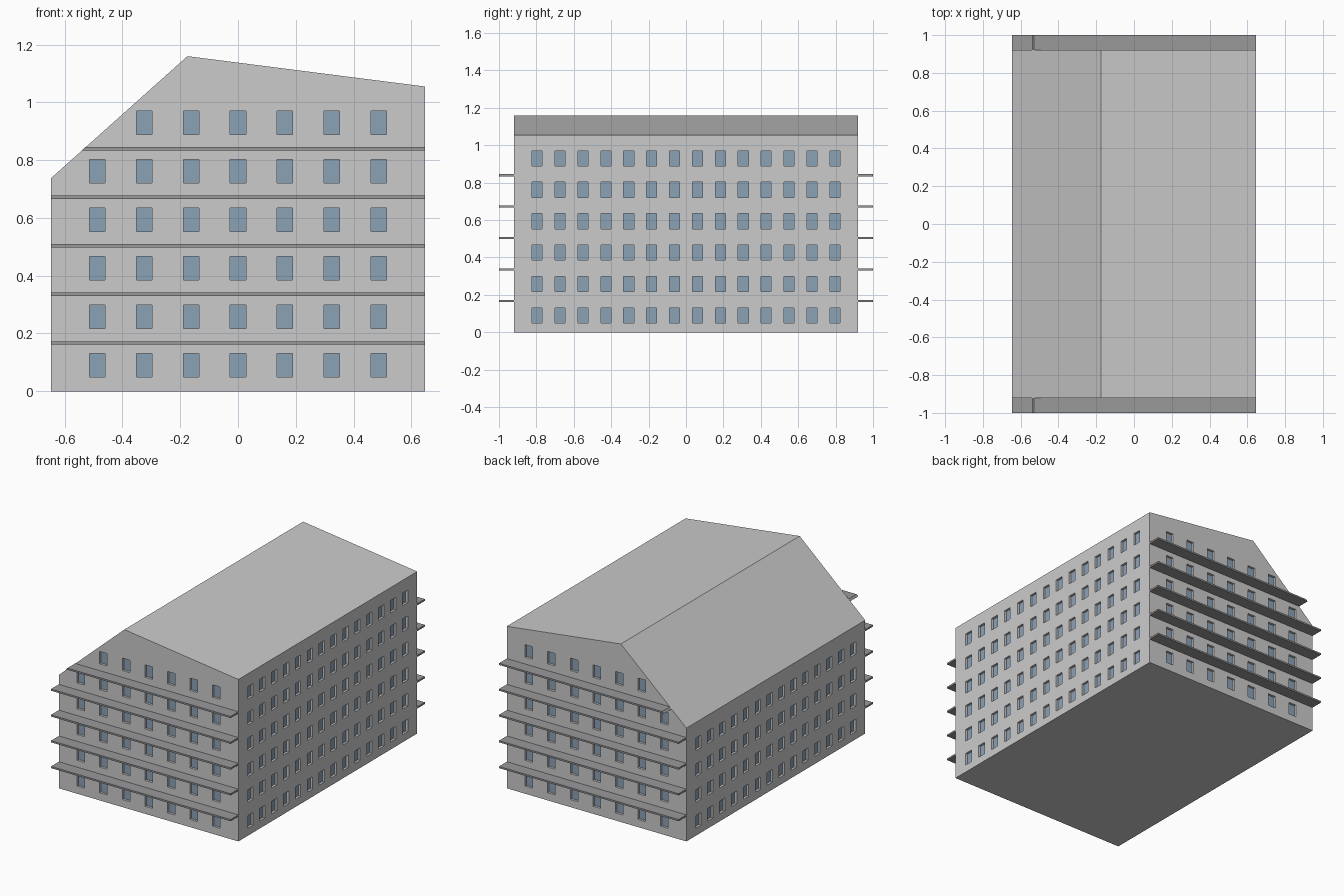
import bpy, bmesh
from mathutils import Matrix

if "Cube" in bpy.data.objects:
    bpy.data.objects.remove(bpy.data.objects["Cube"])

HX, HY, PITCH = 0.647, 0.92, 0.168      # half width, half depth, storey height
WIN_W, WIN_H, DEPTH, PANE = 0.054, 0.081, 0.02, 0.005


def material(name, rgb):
    m = bpy.data.materials.new(name)
    m.diffuse_color = (*rgb, 1)
    m.use_nodes = True
    m.node_tree.nodes["Principled BSDF"].inputs["Base Color"].default_value = m.diffuse_color
    return m


def finish(bm, name, mat=None):
    bmesh.ops.recalc_face_normals(bm, faces=bm.faces)
    me = bpy.data.meshes.new(name)
    bm.to_mesh(me)
    bm.free()
    ob = bpy.data.objects.new(name, me)
    bpy.context.collection.objects.link(ob)
    if mat:
        me.materials.append(mat)
    return ob


def prism(bm, profile, y0, y1):
    """Extrude an x-z outline along y."""
    face = bm.faces.new([bm.verts.new((x, y0, z)) for x, z in profile])
    ext = bmesh.ops.extrude_face_region(bm, geom=[face])
    verts = [v for v in ext["geom"] if isinstance(v, bmesh.types.BMVert)]
    bmesh.ops.translate(bm, verts=verts, vec=(0, y1 - y0, 0))


def box(bm, centre, size):
    bmesh.ops.create_cube(bm, size=1, matrix=Matrix.Translation(centre) @ Matrix.Diagonal((*size, 1)))


glass = material("glass", (0.26, 0.36, 0.47))
dark = material("slab_grey", (0.32, 0.32, 0.33))

# Building with a lopsided gable roof
bm = bmesh.new()
prism(bm, [(-HX, 0), (HX, 0), (HX, 1.055), (-0.175, 1.16), (-HX, 0.738)], -HY, HY)
building = finish(bm, "building")

# Window recesses and panes on all four walls
cuts, panes = bmesh.new(), bmesh.new()


def window(axis, side, along, z):
    half = HX if axis == 0 else HY
    for bm, inner, outer in ((cuts, half - DEPTH, half + 0.02),
                             (panes, half - DEPTH, half - DEPTH + PANE)):
        centre, size = [0, 0, z], [WIN_W, WIN_W, WIN_H]
        centre[axis], size[axis] = side * (inner + outer) / 2, outer - inner
        centre[1 - axis] = along
        box(bm, centre, size)


for row in range(6):
    z = 0.09 + row * PITCH
    for side in (-1, 1):
        for col in range(7):
            if row < 5 or col > 0:          # sloping roof removes one window
                window(1, side, (col - 3) * 0.1625, z)
        if side > 0 or row < 4:             # the left wall is lower
            for col in range(14):
                window(0, side, (col - 6.5) * 0.1225, z)

cutter = finish(cuts, "window_cutter")
cutter.hide_render = True
cutter.hide_viewport = True
finish(panes, "window_panes", glass)
mod = building.modifiers.new("window_recesses", "BOOLEAN")
mod.operation, mod.object, mod.solver = "DIFFERENCE", cutter, "EXACT"

# Balcony slabs on front and back, the top one trimmed by the roof slope
bm = bmesh.new()
for i in range(1, 6):
    lo, hi = i * PITCH - 0.006, i * PITCH + 0.005
    left = (-HX, -HX) if i < 5 else (-0.541, -0.529)
    for side in (-1, 1):
        prism(bm, [(left[0], lo), (HX, lo), (HX, hi), (left[1], hi)], side * HY, side * 1.0)
finish(bm, "balcony_slabs", dark)
